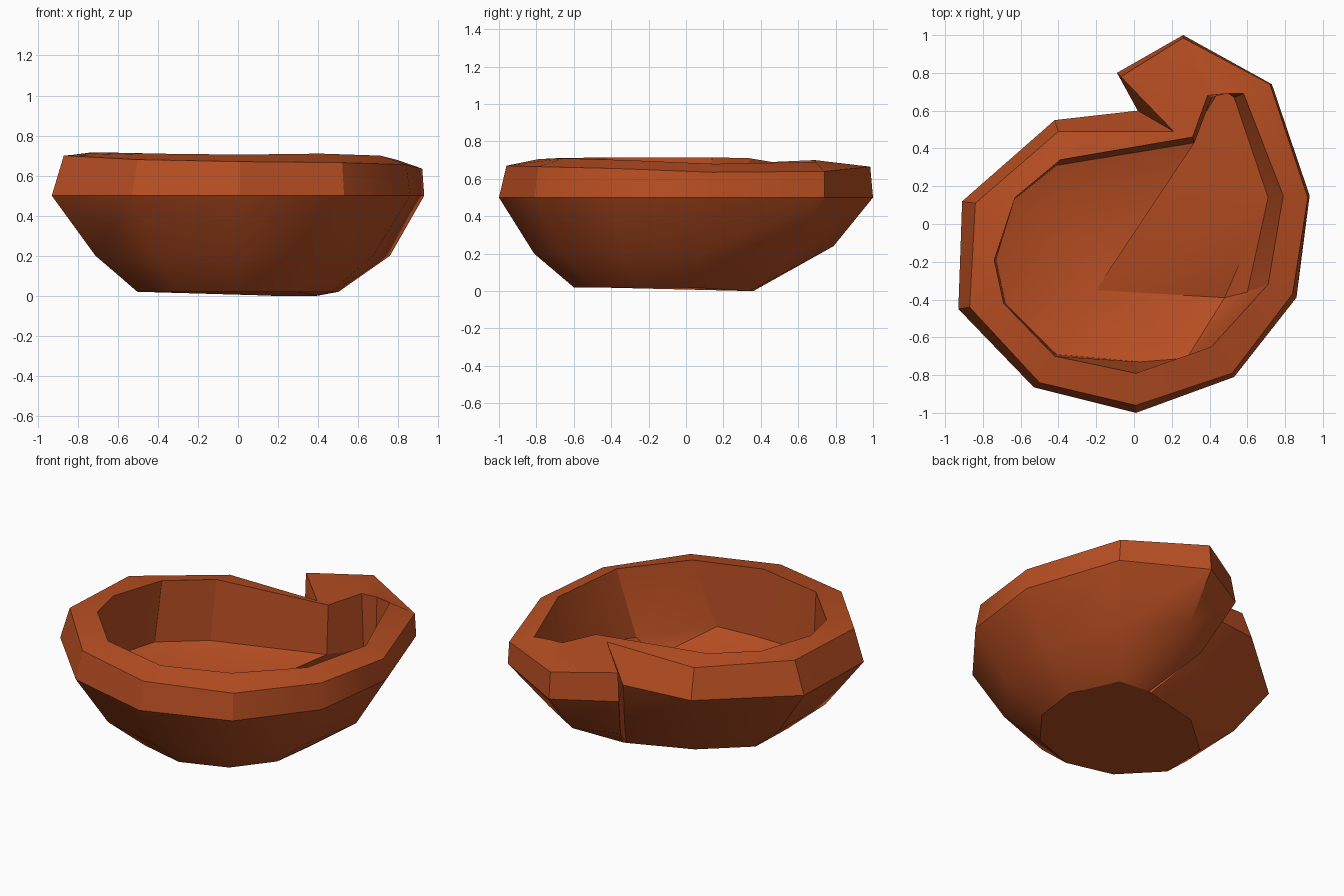
import bpy, bmesh, math

if "Cube" in bpy.data.objects:
    bpy.data.objects.remove(bpy.data.objects["Cube"])

# outer shoulder outline, counter-clockwise from the right; 2-4 are spout tip and fold
shoulder = [(.93, .15), (.73, .74), (.26, 1.0), (-.09, .80), (.02, .60), (-.42, .55), (-.91, .12),
            (-.92, -.17), (-.93, -.45), (-.53, -.865), (.01, -1.0), (.53, -.81), (.86, -.39)]
# top edge: outer rim and inner rim
rim_out = [(.92, .14, .635), (.72, .74, .64), (.26, .985, .665), (-.07, .78, .67), (.21, .49, .68),
           (-.40, .49, .68), (-.84, .11, .70), (-.855, -.17, .70), (-.87, -.44, .70), (-.50, -.84, .68),
           (.01, -.96, .67), (.52, -.79, .665), (.84, -.37, .655)]
rim_in = [(.79, .15, .68), (.58, .69, .69), (.49, .69, .70), (.39, .68, .70), (.31, .46, .69),
          (-.39, .34, .71), (-.63, .14, .715), (-.74, -.19, .715), (-.69, -.42, .715), (-.42, -.70, .71),
          (.01, -.79, .705), (.41, -.65, .71), (.71, -.32, .70)]
# foot of the steep inside wall
wall = [(.71, .14, .38), (.53, .67, .37), (.46, .72, .36), (.41, .67, .36), (.32, .43, .39),
        (-.41, .31, .33), (-.66, .11, .33), (-.73, -.19, .34), (-.68, -.42, .34), (-.41, -.69, .32),
        (.03, -.73, .30), (.28, -.71, .30), (.60, -.36, .28)]

N = len(shoulder)
CX, CY = 0.0, -.13


def toward_centre(p, k):
    return (CX + (p[0] - CX) * k, CY + (p[1] - CY) * k)


# foot: shrunken outline, with the fold gathered to a point at the back
foot = [toward_centre(p, .54) for p in shoulder]
foot[2:5] = [(.21, .36), (.19, .36), (.17, .355)]
foot = [(x, y, .02 - .02 * (y > .3)) for x, y in foot]

# belly between foot and shoulder
bulge = {0: .6, 2: .67, 3: .6, 6: .49, 7: .49, 8: .49}
belly = []
for i, (f, s) in enumerate(zip(foot, shoulder)):
    t = bulge.get(i, .53)
    belly.append((f[0] + (s[0] - f[0]) * t, f[1] + (s[1] - f[1]) * t, .24 if i == 2 else .2))

rings = [foot, belly, [(x, y, .5) for x, y in shoulder], rim_out, rim_in, wall]

# loft all rings into one closed shell
bm = bmesh.new()
loops = [[bm.verts.new(p) for p in ring] for ring in rings]
bm.faces.new(loops[0][::-1])
for a, b in zip(loops, loops[1:]):
    for i in range(N):
        j = (i + 1) % N
        bm.faces.new((a[i], a[j], b[j], b[i]))

# sloping floor that meets in a valley between two low points
w = loops[-1]
low_left = bm.verts.new((-.2, -.35, .13))
low_right = bm.verts.new((.48, -.39, .18))
for i in range(11):
    bm.faces.new((w[i], w[i + 1], low_left))
for i in (11, 12):
    bm.faces.new((w[i], w[(i + 1) % N], low_right))
bm.faces.new((low_left, w[11], low_right))
bm.faces.new((low_left, low_right, w[0]))
bmesh.ops.recalc_face_normals(bm, faces=bm.faces)

mesh = bpy.data.meshes.new("pinched_bowl")
bm.to_mesh(mesh)
bm.free()
bowl = bpy.data.objects.new("pinched_bowl", mesh)
bpy.context.collection.objects.link(bowl)

# terracotta clay
clay = bpy.data.materials.new("terracotta")
clay.diffuse_color = (.48, .077, .016, 1)
clay.use_nodes = True
clay.node_tree.nodes["Principled BSDF"].inputs["Base Color"].default_value = clay.diffuse_color
mesh.materials.append(clay)

bpy.context.view_layer.objects.active = bowl
bowl.select_set(True)
bpy.ops.object.shade_smooth_by_angle(angle=math.radians(30))
